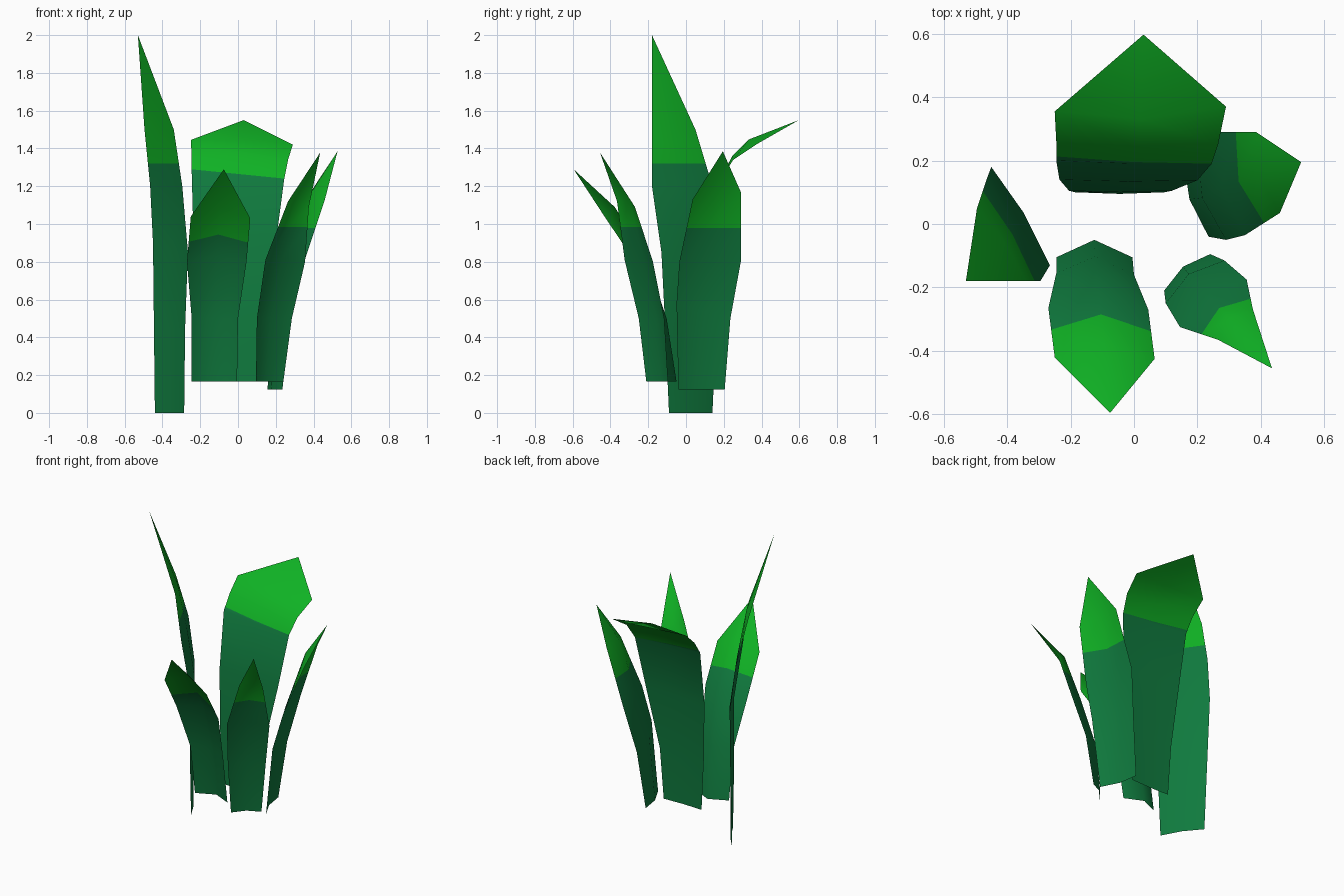
import bpy, bmesh
from mathutils import Vector


def material(name, rgb):
    m = bpy.data.materials.new(name)
    m.diffuse_color = (*rgb, 1)
    return m


DARK = material("dark green", (0.005, 0.195, 0.048))
LIGHT = material("light green", (0.005, 0.445, 0.018))


def leaf(name, left, right, tip, bulge, cut_point, cut_normal=(0, 0, 1)):
    """Thin blade: left and right edge points, a midrib pushed by bulge, one tip.
    Faces beyond the cut plane get the light colour."""
    bm = bmesh.new()
    rows = []
    for l, r, b in zip(left, right, bulge):
        l, r = Vector(l), Vector(r)
        mid = (l + r) / 2 + Vector(b)
        rows.append([bm.verts.new(p) for p in (l, mid, r)])
    for a, b in zip(rows, rows[1:]):
        for i in range(2):
            bm.faces.new((a[i], a[i + 1], b[i + 1], b[i]))
    t = bm.verts.new(tip)
    for i in range(2):
        bm.faces.new((rows[-1][i], rows[-1][i + 1], t))
    # cut the two colours apart
    co, no = Vector(cut_point), Vector(cut_normal)
    bmesh.ops.bisect_plane(bm, geom=bm.verts[:] + bm.edges[:] + bm.faces[:],
                           plane_co=co, plane_no=no, dist=1e-5)
    for f in bm.faces:
        f.smooth = True
        f.material_index = int((f.calc_center_median() - co).dot(no) > 0)
    me = bpy.data.meshes.new(name)
    bm.to_mesh(me)
    bm.free()
    me.materials.append(DARK)
    me.materials.append(LIGHT)
    ob = bpy.data.objects.new(name, me)
    bpy.context.collection.objects.link(ob)


# tall left leaf
leaf("left_leaf",
     [(-.44, .14, 0), (-.445, .16, .45), (-.45, .18, .9), (-.465, .14, 1.2), (-.495, .05, 1.5)],
     [(-.285, -.09, 0), (-.28, -.11, .45), (-.265, -.13, .85), (-.295, -.18, 1.2), (-.34, -.18, 1.5)],
     (-.53, -.18, 2), [(.01, .01, 0)] * 3 + [(.012, .005, 0)] * 2,
     (0, 0, 1.32))

# short front leaf
leaf("front_leaf",
     [(-.245, -.105, .165), (-.245, -.155, .5), (-.27, -.265, .8), (-.25, -.42, 1.04)],
     [(-.005, -.105, .165), (0, -.16, .5), (.045, -.27, .8), (.065, -.425, 1.03)],
     (-.075, -.595, 1.29), [(0, .055, 0), (0, .055, 0), (0, .055, .03), (0, .045, .055)],
     (0, -.29, .94), (0, -.8, 1))

# broad back leaf
leaf("back_leaf",
     [(.095, .1, .165), (.12, .105, .5), (.2, .138, .9), (.245, .19, 1.24), (.265, .25, 1.34), (.29, .37, 1.42)],
     [(-.185, .1, .165), (-.205, .105, .5), (-.235, .14, .9), (-.245, .2, 1.27), (-.245, .26, 1.36), (-.25, .355, 1.445)],
     (.03, .597, 1.55), [(0, -.005, 0)] * 4 + [(0, -.01, .01), (0, -.03, .015)],
     (0, 0, 1.265), (.1, 0, 1))

# right rear leaf
leaf("right_back_leaf",
     [(.235, -.04, .125), (.29, -.05, .58), (.35, -.035, .8), (.46, .035, 1.13)],
     [(.155, .205, .125), (.2, .235, .5), (.26, .29, .8), (.385, .29, 1.17)],
     (.527, .195, 1.385), [(-.02, -.005, 0), (-.03, -.01, 0), (-.03, -.01, .01), (-.03, -.01, .025)],
     (0, 0, .98))

# right front leaf
leaf("right_front_leaf",
     [(.095, -.21, .165), (.1, -.25, .5), (.145, -.325, .81), (.265, -.365, 1.12)],
     [(.24, -.095, .165), (.285, -.115, .5), (.355, -.175, .8), (.375, -.27, 1.09)],
     (.435, -.455, 1.378), [(-.013, .018, 0), (-.02, .025, 0), (-.02, .025, .01), (-.02, .02, .02)],
     (0, 0, .985))
